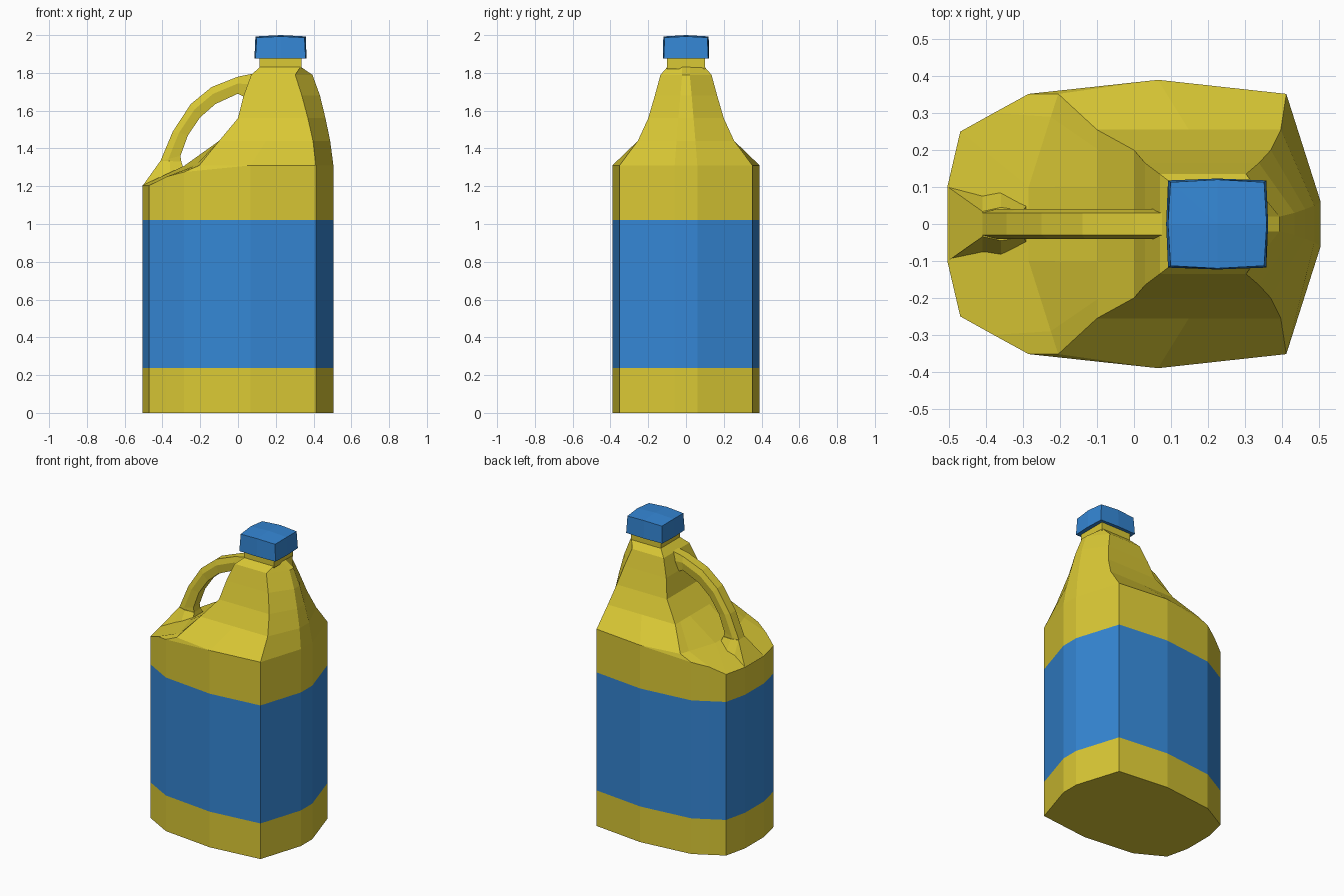
import bpy, bmesh

if "Cube" in bpy.data.objects:
    bpy.data.objects.remove(bpy.data.objects["Cube"])


def material(name, color):
    m = bpy.data.materials.new(name)
    m.diffuse_color = (*color, 1)
    m.use_nodes = True
    m.node_tree.nodes["Principled BSDF"].inputs["Base Color"].default_value = m.diffuse_color
    return m


YELLOW = material("yellow_plastic", (0.70, 0.58, 0.035))
BLUE = material("blue_plastic", (0.035, 0.24, 0.66))


def mirrored(half):
    """Close a half outline (y > 0) into a full loop across y = 0."""
    return half + [(x, -y, z) for x, y, z in reversed(half)]


def loft(name, rings, mats, bands=()):
    """Skin closed rings of equal length and cap both ends."""
    bm = bmesh.new()
    loops = [[bm.verts.new(p) for p in r] for r in rings]
    n = len(loops[0])
    for b, (lo, hi) in enumerate(zip(loops, loops[1:])):
        for i in range(n):
            j = (i + 1) % n
            f = bm.faces.new((lo[i], lo[j], hi[j], hi[i]))
            f.material_index = 1 if b in bands else 0
    bm.faces.new(loops[0][::-1])
    bm.faces.new(loops[-1])
    bmesh.ops.remove_doubles(bm, verts=bm.verts, dist=0.0005)
    bmesh.ops.recalc_face_normals(bm, faces=bm.faces)
    me = bpy.data.meshes.new(name)
    bm.to_mesh(me)
    bm.free()
    for m in mats:
        me.materials.append(m)
    ob = bpy.data.objects.new(name, me)
    bpy.context.collection.objects.link(ob)
    return ob


# Bottle body: straight walls with a label band, sloped rim at the handle end
foot = [(0.505, 0.06), (0.412, 0.352), (0.065, 0.39), (-0.285, 0.352),
        (-0.38, 0.30), (-0.47, 0.25), (-0.505, 0.10)]
rim = [1.31, 1.31, 1.31, 1.275, 1.25, 1.205, 1.205]
rings = [mirrored([(x, y, z) for x, y in foot]) for z in (0, 0.237, 1.022)]
rings.append(mirrored([(x, y, z) for (x, y), z in zip(foot, rim)]))

# Shoulder shelf, then the tapering upper body
rings.append(mirrored([(x, y, 1.31) for x, y in foot[:3]] +
                      [(-0.205, 0.352, 1.31), (-0.225, 0.29, 1.31),
                       (-0.285, 0.10, 1.308), (-0.285, 0.04, 1.308)]))
# z, left x, right corner x, nose x, half depth, nose half depth
for z, xl, xr, xn, y, yn in [
        (1.44, -0.10, 0.397, 0.488, 0.255, 0.05),
        (1.56, 0.00, 0.37, 0.463, 0.20, 0.04),
        (1.68, 0.03, 0.338, 0.434, 0.165, 0.03),
        (1.79, 0.07, 0.303, 0.394, 0.135, 0.02),
        (1.83, 0.115, 0.33, 0.335, 0.10, 0.02)]:
    rings.append(mirrored([(xn, yn, z), (xr, y, z), ((xl + xr) / 2, y, z),
                           (xl, y, z), (xl, y * 0.8, z), (xl, y * 0.4, z),
                           (xl, y * 0.2, z)]))
loft("bottle_body", rings, [YELLOW, BLUE], bands=(1,))

# Handle: outer and inner profile points joined by six-sided sections
outer = [(-0.42, 1.26), (-0.41, 1.335), (-0.345, 1.49), (-0.25, 1.635),
         (-0.14, 1.725), (0.0, 1.78), (0.10, 1.80)]
inner = [(-0.29, 1.27), (-0.305, 1.36), (-0.265, 1.47), (-0.20, 1.565),
         (-0.12, 1.635), (0.0, 1.69), (0.10, 1.64)]
sections = []
for (xo, zo), (xi, zi) in zip(outer, inner):
    sections.append(mirrored([(xo, 0.03, zo),
                              (xo * 0.6 + xi * 0.4, 0.041, zo * 0.6 + zi * 0.4),
                              (xi, 0.033, zi)]))
loft("handle", sections, [YELLOW])

# Handle root: wedge rising from the rim to the foot of the handle
root = [[(-0.503, 0.10, 1.205), (-0.503, 0.10, 1.195)],
        [(-0.41, 0.034, 1.335), (-0.41, 0.08, 1.24)],
        [(-0.36, 0.045, 1.333), (-0.36, 0.09, 1.26)],
        [(-0.30, 0.036, 1.33), (-0.285, 0.06, 1.28)]]
loft("handle_root", [mirrored(r) for r in root], [YELLOW])


def square_ring(x0, x1, y, z, bulge=0.0, crown=0.0):
    """Square ring with edge midpoints that may bulge out and up."""
    xm = (x0 + x1) / 2
    return [(x0, -y, z), (xm, -y - bulge, z + crown), (x1, -y, z),
            (x1 + bulge, 0, z + crown), (x1, y, z), (xm, y + bulge, z + crown),
            (x0, y, z), (x0 - bulge, 0, z + crown)]


# Neck and screw cap
loft("neck", [square_ring(0.115, 0.335, 0.10, z) for z in (1.82, 1.89)], [YELLOW])
loft("cap", [square_ring(0.092, 0.358, 0.118, 1.875, 0.005),
             square_ring(0.099, 0.352, 0.113, 1.987, 0.007, 0.006),
             square_ring(0.2245, 0.2265, 0.001, 2.0)], [BLUE])
